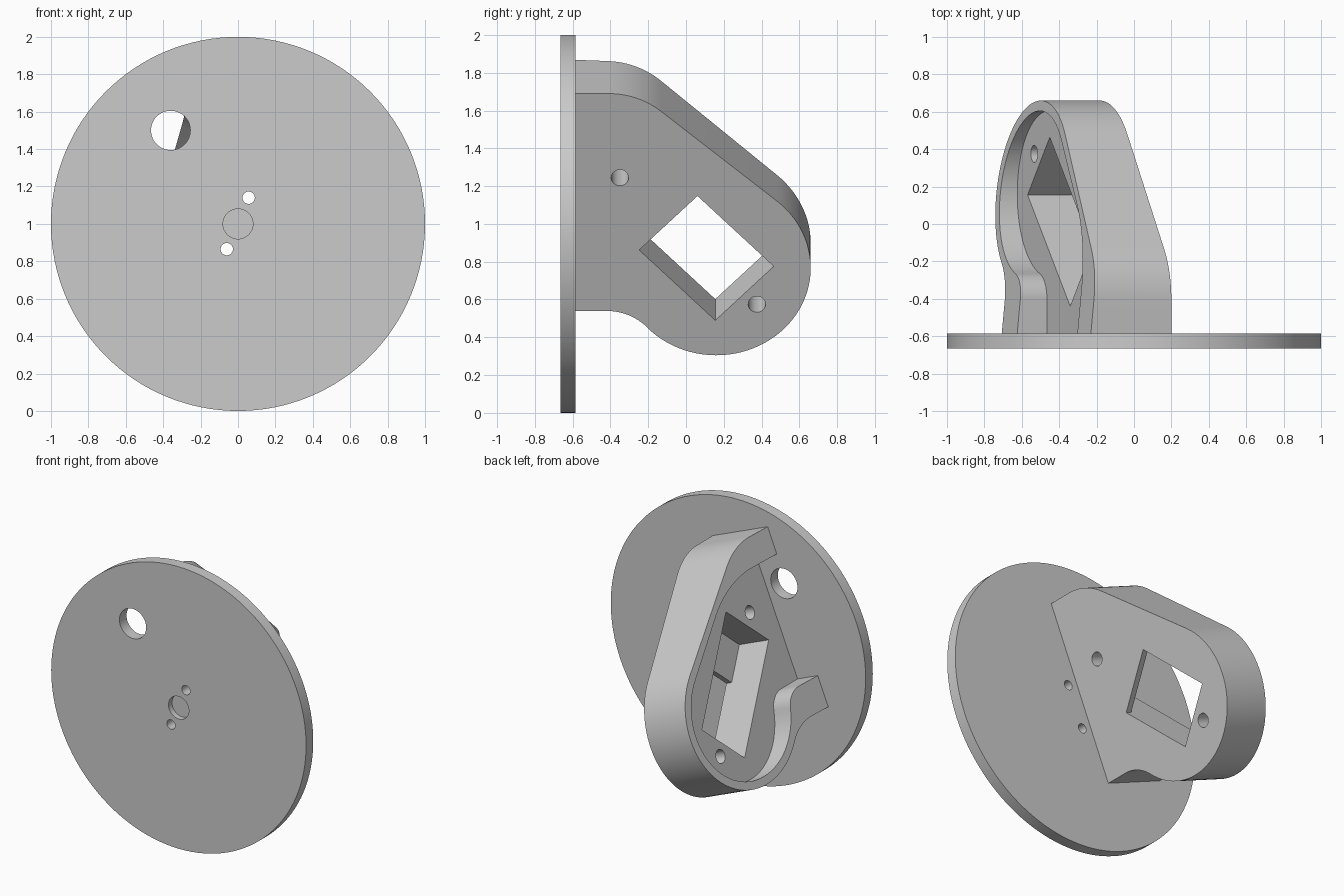
import bpy, bmesh
from math import sin, cos, pi, radians, atan2
from mathutils import Vector, Matrix

old = bpy.data.objects.get("Cube")
if old:
    bpy.data.objects.remove(old, do_unlink=True)

grey = bpy.data.materials.new("plain grey")
grey.use_nodes = True
grey.diffuse_color = (0.6, 0.6, 0.6, 1)
grey.node_tree.nodes["Principled BSDF"].inputs["Base Color"].default_value = (0.6, 0.6, 0.6, 1)

TILT = radians(22.5)      # lean of the bracket plate
FLOOR = 0.294             # plate thickness
BACK = -0.585             # rear face of the disc


def make_object(name, bm):
    bmesh.ops.recalc_face_normals(bm, faces=bm.faces)
    mesh = bpy.data.meshes.new(name)
    bm.to_mesh(mesh)
    bm.free()
    mesh.materials.append(grey)
    obj = bpy.data.objects.new(name, mesh)
    bpy.context.scene.collection.objects.link(obj)
    return obj


def place(y, w, d):
    """Point on the leaning plate: y along, w up the slope, d in from the outer face."""
    return Vector((-0.5 + w * sin(TILT) - d * cos(TILT), y, w * cos(TILT) + d * sin(TILT)))


def prism(name, outline, near, far):
    """Extrude an outline square to the plate; far gives the depth at each y."""
    bm = bmesh.new()
    a = [bm.verts.new(place(y, w, near)) for y, w in outline]
    b = [bm.verts.new(place(y, w, far(y))) for y, w in outline]
    bm.faces.new(a)
    bm.faces.new(b[::-1])
    for i in range(len(a)):
        j = (i + 1) % len(a)
        bm.faces.new((a[i], b[i], b[j], a[j]))
    return make_object(name, bm)


def cylinder(name, x, z, r, y0, y1, sides):
    bm = bmesh.new()
    turn = Matrix.Translation((x, (y0 + y1) / 2, z)) @ Matrix.Rotation(pi / 2, 4, 'X')
    bmesh.ops.create_cone(bm, cap_ends=True, segments=sides, radius1=r, radius2=r,
                          depth=y1 - y0, matrix=turn)
    return make_object(name, bm)


def cut(target, cutters):
    bpy.context.view_layer.objects.active = target
    for c in cutters:
        c.hide_render = True
        mod = target.modifiers.new("cut", 'BOOLEAN')
        mod.operation, mod.solver, mod.object = 'DIFFERENCE', 'EXACT', c
        bpy.ops.object.modifier_apply(modifier=mod.name)
        bpy.data.objects.remove(c, do_unlink=True)


def smooth(obj):
    bpy.ops.object.select_all(action='DESELECT')
    obj.select_set(True)
    bpy.context.view_layer.objects.active = obj
    bpy.ops.object.shade_smooth_by_angle(angle=radians(30))


def arc(cy, cw, r, a0, a1, n):
    return [(cy + r * cos(a0 + (a1 - a0) * i / n), cw + r * sin(a0 + (a1 - a0) * i / n))
            for i in range(n + 1)]


def outline(start, top, y_top, r_top, r, low, y_low, r_low):
    """Flat top, rounded shoulder, slope, big round nose, hollow fillet, flat bottom."""
    cy, cw = 0.16, 0.83
    ang = atan2(low - r_low - cw, y_low - cy)
    slope = radians(50)
    return ([(start, top)]
            + arc(y_top, top - r_top, r_top, pi / 2, slope, 12)
            + arc(cy, cw, r, slope, ang, 48)
            + arc(y_low, low - r_low, r_low, ang + pi, pi / 2, 12)[1:]
            + [(start, low)])


def slot(a0, a1, b0, b1):
    """Rectangle turned 45 degrees about the lowest corner of the window."""
    k = 0.5 ** 0.5
    return [(0.155 + (b - a) * k, 0.53 + (a + b) * k)
            for a, b in ((a0, b0), (a1, b0), (a1, b1), (a0, b1))]


# Round base disc with its holes and a shallow centre recess
disc = cylinder("base_disc", 0, 1, 1, BACK - 0.08, BACK, 128)
cut(disc, [
    cylinder("cable_hole", -0.36, 1.5, 0.105, -1, 0, 48),
    cylinder("upper_pin_hole", 0.057, 1.14, 0.033, -1, 0, 24),
    cylinder("lower_pin_hole", -0.06, 0.865, 0.033, -1, 0, 24),
    cylinder("centre_recess", 0, 1, 0.08, -1, BACK - 0.04, 48),
])
smooth(disc)

# Leaning bracket whose rim gets shallower away from the disc
bracket = prism("bracket", outline(BACK - 0.01, 1.829, -0.41, 0.43, 0.5, 0.584, -0.42, 0.29),
                0, lambda y: 0.466 - 0.099 * (y - BACK))
cut(bracket, [
    prism("pocket", outline(BACK - 0.1, 1.64, -0.35, 0.69, 0.445, 0.80, -0.40, 0.14),
          FLOOR, lambda y: 0.9),
    prism("window", slot(0, 0.57, 0, 0.437), -0.2, lambda y: 0.9),
    prism("window_recess", slot(0, 0.84, 0, 0.437), 0.045, lambda y: 0.9),
    prism("upper_screw_hole", arc(-0.35, 1.347, 0.046, 0, 2 * pi, 24)[:-1], -0.2, lambda y: 0.9),
    prism("lower_screw_hole", arc(0.375, 0.622, 0.046, 0, 2 * pi, 24)[:-1], -0.2, lambda y: 0.9),
])
smooth(bracket)
